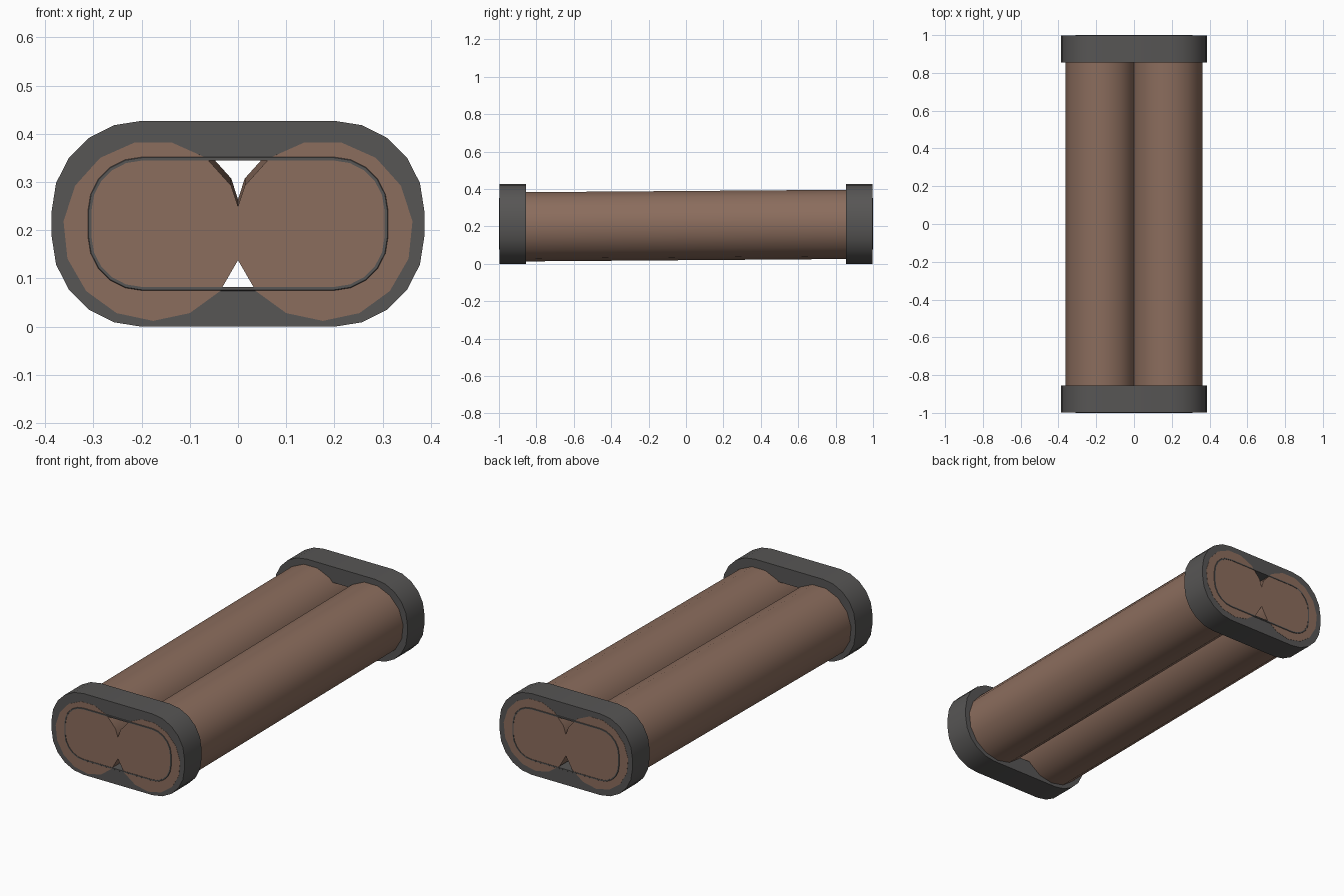
import bpy, bmesh, math
from mathutils import Matrix

cube = bpy.data.objects.get("Cube")
if cube:
    bpy.data.objects.remove(cube, do_unlink=True)


def material(name, rgb):
    m = bpy.data.materials.new(name)
    m.use_nodes = True
    m.diffuse_color = (*rgb, 1)
    m.node_tree.nodes["Principled BSDF"].inputs["Base Color"].default_value = (*rgb, 1)
    return m


brown = material("warm brown", (0.26, 0.153, 0.11))
grey = material("dark grey", (0.095, 0.092, 0.09))


def finish(bm, name, mat, angle):
    bmesh.ops.recalc_face_normals(bm, faces=bm.faces)
    mesh = bpy.data.meshes.new(name)
    bm.to_mesh(mesh)
    bm.free()
    mesh.materials.append(mat)
    ob = bpy.data.objects.new(name, mesh)
    bpy.context.collection.objects.link(ob)
    bpy.ops.object.select_all(action='DESELECT')
    ob.select_set(True)
    bpy.context.view_layer.objects.active = ob
    bpy.ops.object.shade_smooth_by_angle(angle=math.radians(angle))
    return ob


# Fifteen-sided tubes with a vertex at the bottom, rising slightly to the back
SIDES, RADIUS, END = 15, 0.187, 0.998


def tube(name, x):
    bm = bmesh.new()
    rings = []
    for y, z in ((-END, 0.199), (END, 0.214)):
        ring = []
        for i in range(SIDES):
            a = 2 * math.pi * i / SIDES - math.pi / 2
            ring.append(bm.verts.new((x + RADIUS * math.cos(a), y, z + RADIUS * math.sin(a))))
        rings.append(ring)
        bm.faces.new(ring)
    for i in range(SIDES):
        j = (i + 1) % SIDES
        bm.faces.new((rings[0][i], rings[0][j], rings[1][j], rings[1][i]))
    return finish(bm, name, brown, 30)


tube("left_tube", 0.176)
tube("right_tube", -0.176)


# Rounded end bands, with a thin lip round the inner opening
def rounded_outline(r, steps=5):
    points = []
    for k, (sx, sz) in enumerate(((1, 1), (-1, 1), (-1, -1), (1, -1))):
        for i in range(steps + 1):
            a = (k + i / steps) * math.pi / 2
            points.append((sx * 0.2 + r * math.cos(a), 0.2135 + sz * 0.027 + r * math.sin(a)))
    return points


def end_band(name, side):
    # (corner radius, distance from the middle) around the band's section
    section = ((0.1865, 0.997), (0.112, 0.997), (0.110, 1.0), (0.104, 1.0),
               (0.104, 0.855), (0.1865, 0.855))
    bm = bmesh.new()
    loops = [[bm.verts.new((x, side * y, z)) for x, z in rounded_outline(r)]
             for r, y in section]
    for k, a in enumerate(loops):
        b = loops[(k + 1) % len(loops)]
        for i in range(len(a)):
            j = (i + 1) % len(a)
            bm.faces.new((a[i], a[j], b[j], b[i]))
    return finish(bm, name, grey, 30)


end_band("front_band", -1)
end_band("back_band", 1)
